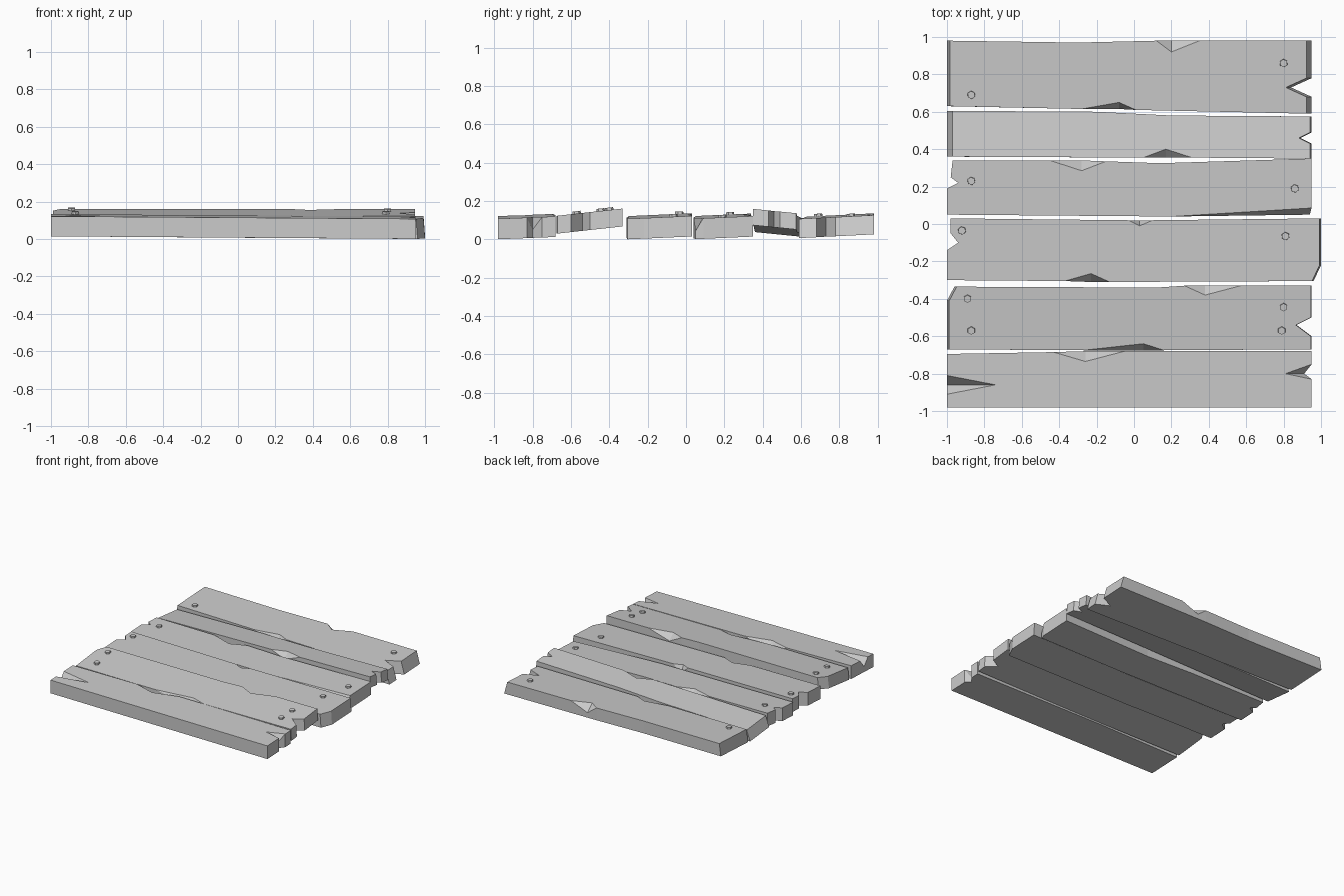
import bpy, bmesh, math
from mathutils import Matrix, Vector

cube = bpy.data.objects.get("Cube")
if cube:
    bpy.data.objects.remove(cube, do_unlink=True)

GREY = (0.6, 0.6, 0.6, 1)
grey = bpy.data.materials.new("weathered grey")
grey.use_nodes = True
grey.diffuse_color = GREY
grey.node_tree.nodes["Principled BSDF"].inputs["Base Color"].default_value = GREY


def add_object(name, bm):
    bmesh.ops.recalc_face_normals(bm, faces=bm.faces)
    mesh = bpy.data.meshes.new(name)
    bm.to_mesh(mesh)
    bm.free()
    mesh.materials.append(grey)
    obj = bpy.data.objects.new(name, mesh)
    bpy.context.collection.objects.link(obj)
    return obj


def plank(name, height, tilt, thick, front, right, back, left, slant=(0, 0), bolts=()):
    """Tilted board from a counter-clockwise outline.
    A point with four numbers is a chip: edge position, then inset of its top corner."""
    outline = front + right + back + left
    middle = sum(p[1] for p in outline) / len(outline)

    def base(x, y):
        return height + tilt[0] * x + tilt[1] * (y - middle)

    def end_slant(x):
        return slant[0] if x < -0.9 else -slant[1] if x > 0.8 else 0

    bm = bmesh.new()
    rings = []
    for level in (0, 0.4, 1):
        ring = []
        for p in outline:
            x, y = p[0] + end_slant(p[0]) * level, p[1]
            if level == 1 and len(p) == 4:
                x, y = x + p[2], y + p[3]
            ring.append(bm.verts.new((x, y, base(x, y) + thick * level)))
        rings.append(ring)
    low, mid, top = rings
    bm.faces.new(low[::-1])
    bm.faces.new(top)
    for i in range(len(outline)):
        j = (i + 1) % len(outline)
        bm.faces.new((low[i], low[j], mid[j], mid[i]))
        # Chips get their own triangles so the break stays crisp
        if len(outline[j]) == 4:
            bm.faces.new((mid[i], mid[j], top[i]))
            bm.faces.new((mid[j], top[j], top[i]))
        elif len(outline[i]) == 4:
            bm.faces.new((mid[i], mid[j], top[j]))
            bm.faces.new((mid[i], top[j], top[i]))
        else:
            bm.faces.new((mid[i], mid[j], top[j], top[i]))
    add_object(name, bm)

    # Bolt heads lie square on the tilted board
    normal = Vector((-tilt[0], -tilt[1], 1)).normalized()
    turn = normal.to_track_quat("Z", "Y").to_matrix().to_4x4()
    for n, (x, y) in enumerate(bolts):
        bm = bmesh.new()
        spot = Matrix.Translation((x, y, base(x, y) + thick + 0.003))
        bmesh.ops.create_cone(bm, cap_ends=True, segments=6, radius1=0.023,
                              radius2=0.021, depth=0.02, matrix=spot @ turn)
        add_object(f"{name}_bolt_{n + 1}", bm)


# Boards from front to back
plank("front_plank", 0.015, (-0.007, 0.04), 0.107,
      front=[(-1, -0.98), (0.95, -0.98)],
      right=[(0.95, -0.83), (0.91, -0.8, -0.1, 0), (0.95, -0.75)],
      back=[(0.95, -0.68), (-0.05, -0.68), (-0.26, -0.68, 0, -0.055), (-0.43, -0.685), (-1, -0.695)],
      left=[(-1, -0.81), (-1, -0.86, 0.26, 0), (-1, -0.91)])

plank("second_plank", 0.05, (0, 0.11), 0.093,
      front=[(-1, -0.67), (-0.27, -0.675), (0.05, -0.675, 0, 0.035), (0.16, -0.675), (0.95, -0.67)],
      right=[(0.95, -0.6), (0.87, -0.54), (0.95, -0.5)],
      back=[(0.95, -0.33), (0.57, -0.33), (0.38, -0.33, 0, -0.05), (0.27, -0.33), (0.12, -0.34), (-0.96, -0.335)],
      left=[(-1, -0.41)], slant=(0.012, 0.005),
      bolts=[(-0.89, -0.4), (-0.87, -0.57), (0.8, -0.445), (0.79, -0.57)])

plank("third_plank", 0.015, (-0.007, 0.045), 0.107,
      front=[(-1, -0.3), (-0.37, -0.305), (-0.23, -0.31, 0, 0.045), (-0.13, -0.31), (0.96, -0.305)],
      right=[(1, -0.22)],
      back=[(1, 0.03), (0.1, 0.02), (0.03, 0.02, 0, -0.03), (-0.03, 0.02), (-0.98, 0.03)],
      left=[(-0.98, -0.05), (-0.94, -0.1), (-1, -0.14)], slant=(0, 0.008),
      bolts=[(-0.92, -0.035), (0.81, -0.065)])

plank("fourth_plank", 0.016, (-0.007, 0.045), 0.107,
      front=[(-1, 0.05), (0.2, 0.04), (0.94, 0.05, 0, 0.035)],
      right=[(0.95, 0.09)],
      back=[(0.95, 0.35), (0.14, 0.325), (-0.15, 0.335), (-0.28, 0.34, 0, -0.055), (-0.45, 0.34), (-0.97, 0.34)],
      left=[(-0.98, 0.25), (-0.94, 0.22), (-1, 0.19)],
      bolts=[(-0.87, 0.23), (0.86, 0.19)])

plank("fifth_plank", 0.047, (0.018, -0.1), 0.085,
      front=[(-1, 0.36), (0.05, 0.355), (0.17, 0.355, 0, 0.045), (0.31, 0.355), (0.95, 0.35)],
      right=[(0.95, 0.43), (0.89, 0.46), (0.95, 0.49)],
      back=[(0.95, 0.575), (0.2, 0.58), (-0.2, 0.6), (-1, 0.605)],
      left=[(-1, 0.38)], slant=(0.03, 0.008))

plank("back_plank", 0.022, (-0.005, 0.05), 0.1,
      front=[(-1, 0.63), (-0.28, 0.615), (-0.08, 0.615, 0, 0.035), (0.01, 0.61), (0.95, 0.59)],
      right=[(0.95, 0.68), (0.84, 0.73), (0.95, 0.78)],
      back=[(0.95, 0.98), (0.35, 0.98), (0.2, 0.98, 0, -0.06), (0.12, 0.98), (-0.3, 0.97), (-1, 0.98)],
      left=[], slant=(0.015, 0.028),
      bolts=[(-0.87, 0.69), (0.8, 0.86)])
